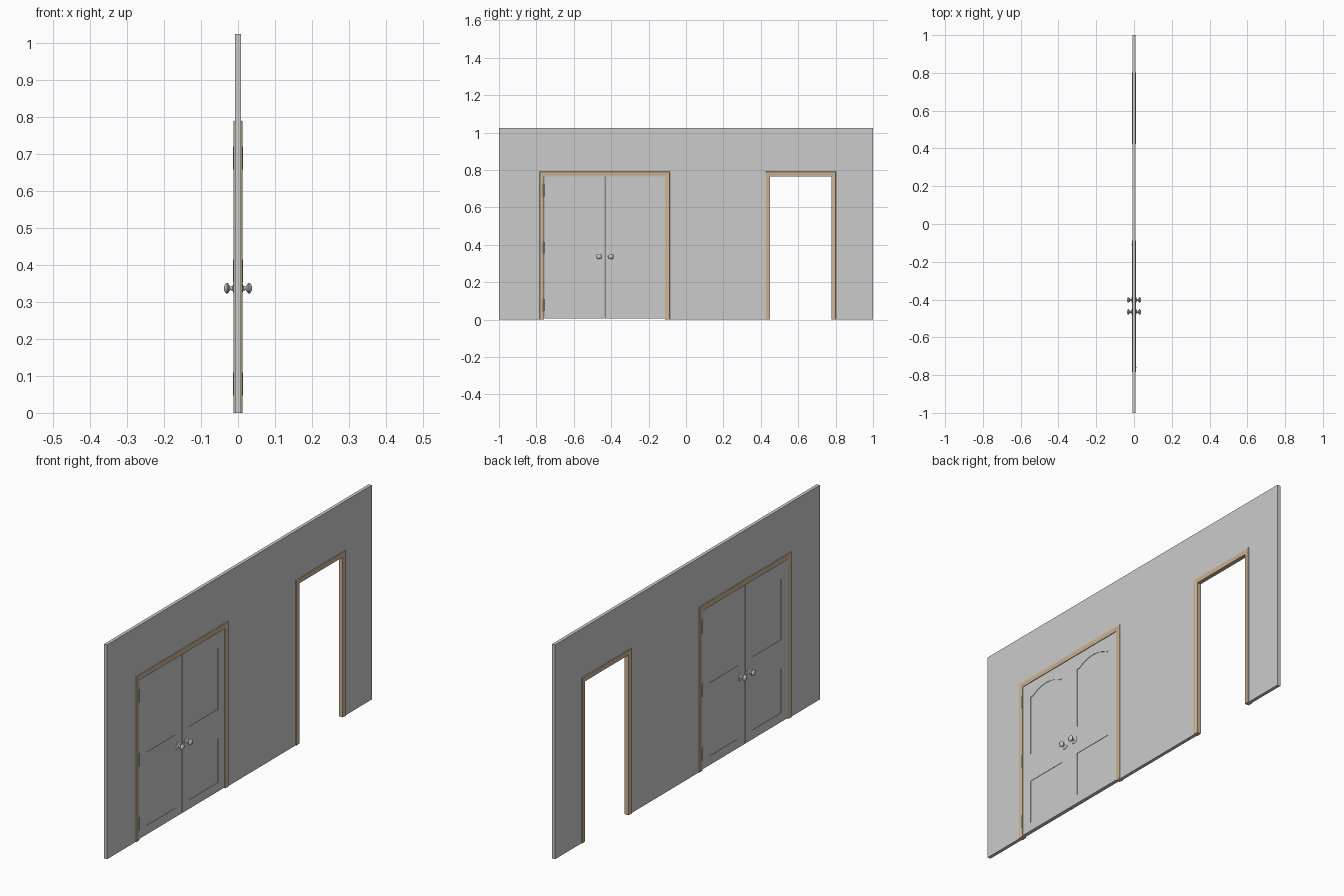
import bpy, bmesh, math
from mathutils import Vector, Matrix

if "Cube" in bpy.data.objects:
    bpy.data.objects.remove(bpy.data.objects["Cube"])

tan = bpy.data.materials.new("tan_wood")
tan.diffuse_color = (0.62, 0.47, 0.31, 1)
tan.use_nodes = True
tan.node_tree.nodes["Principled BSDF"].inputs["Base Color"].default_value = tan.diffuse_color


def finish(bm, name, mat=None, smooth=False):
    bmesh.ops.recalc_face_normals(bm, faces=bm.faces[:])
    me = bpy.data.meshes.new(name)
    bm.to_mesh(me)
    bm.free()
    ob = bpy.data.objects.new(name, me)
    bpy.context.collection.objects.link(ob)
    if mat:
        me.materials.append(mat)
    if smooth:
        bpy.ops.object.select_all(action='DESELECT')
        ob.select_set(True)
        bpy.context.view_layer.objects.active = ob
        bpy.ops.object.shade_smooth_by_angle(angle=math.radians(35))
    return ob


def slab(name, loops, t):
    """Plate in the yz plane with thickness 2t; loops after the first are holes."""
    bm = bmesh.new()
    edges = []
    for loop in loops:
        vs = [bm.verts.new((-t, y, z)) for y, z in loop]
        edges += [bm.edges.new((vs[i - 1], vs[i])) for i in range(len(vs))]
    bmesh.ops.triangle_fill(bm, edges=edges, use_beauty=True, normal=(1, 0, 0))
    new = bmesh.ops.extrude_face_region(bm, geom=bm.faces[:])["geom"]
    bmesh.ops.translate(bm, vec=(2 * t, 0, 0),
                        verts=[v for v in new if isinstance(v, bmesh.types.BMVert)])
    bmesh.ops.dissolve_limit(bm, angle_limit=0.01, verts=bm.verts[:], edges=bm.edges[:])
    return finish(bm, name)


def rect(y0, y1, z0, z1):
    return [(y0, z0), (y1, z0), (y1, z1), (y0, z1)]


def arched(y0, y1, z0, spring, top, shoulder=0.016, n=12):
    """Panel outline with small shoulders and a shallow arched top."""
    c, half, rise = (y0 + y1) / 2, (y1 - y0) / 2 - shoulder, top - spring
    r = (half ** 2 + rise ** 2) / (2 * rise)
    a = math.asin(half / r)
    arc = [(c + r * math.sin(a - 2 * a * i / n), top - r + r * math.cos(a - 2 * a * i / n))
           for i in range(n + 1)]
    return [(y0, z0), (y1, z0), (y1, spring)] + arc + [(y0, spring)]


def relief(name, outline, t):
    """Moulded panel filling a leaf hole on both faces."""
    bm = bmesh.new()
    for s in (1, -1):
        pts = outline if s > 0 else outline[::-1]
        f = bm.faces.new([bm.verts.new((s * t, y, z)) for y, z in pts])
        f.normal_update()
        for thick, depth in ((0.002, 0.002), (0.003, 0.0), (0.004, -0.004),
                             (0.002, 0.0), (0.003, 0.002)):
            bmesh.ops.inset_region(bm, faces=[f], thickness=thick, depth=depth,
                                   use_even_offset=True)
            f.normal_update()
    me = bpy.data.meshes.new(name)
    bm.to_mesh(me)
    bm.free()
    bpy.context.collection.objects.link(bpy.data.objects.new(name, me))


def frame(name, y0, y1, top):
    """Mitred casing swept around three sides of an opening."""
    half = [(0, 0.0085), (0.002, 0.0115), (0.012, 0.0115), (0.016, 0.010), (0.025, 0.010)]
    prof = half + [(o, -x) for o, x in reversed(half)]
    bm = bmesh.new()
    rows = [[bm.verts.new((x, y, z)) for y, z in
             ((y0 + o, 0), (y0 + o, top - o), (y1 - o, top - o), (y1 - o, 0))]
            for o, x in prof]
    for i in range(len(rows)):
        a, b = rows[i - 1], rows[i]
        for k in range(3):
            bm.faces.new((a[k], a[k + 1], b[k + 1], b[k]))
    for k in (0, 3):
        bm.faces.new([r[k] for r in rows])
    finish(bm, name, tan)


def knob(name, y, z, side):
    prof = [(0.018, 0.008), (0.018, 0.0105), (0.013, 0.0125), (0.006, 0.0145),
            (0.005, 0.021), (0.009, 0.024), (0.0135, 0.027), (0.0145, 0.030),
            (0.0125, 0.034), (0.007, 0.037), (0, 0.038)]
    bm = bmesh.new()
    vs = [bm.verts.new((side * x, y, z + r)) for r, x in prof]
    es = [bm.edges.new(p) for p in zip(vs, vs[1:])]
    bmesh.ops.spin(bm, geom=vs + es, cent=(0, y, z), axis=(1, 0, 0),
                   angle=math.tau, steps=24)
    bmesh.ops.remove_doubles(bm, verts=bm.verts[:], dist=1e-5)
    finish(bm, name, smooth=True)


def hinge(name, y, z, side):
    bm = bmesh.new()
    # knuckle barrel
    bmesh.ops.create_cone(bm, cap_ends=True, segments=12, radius1=0.0035, radius2=0.0035,
                          depth=0.062, matrix=Matrix.Translation((side * 0.0105, y, z)))
    # hinge plate
    bmesh.ops.create_cube(bm, size=1, matrix=Matrix.Translation((side * 0.006, y, z))
                          @ Matrix.Diagonal((0.010, 0.006, 0.062, 1)))
    finish(bm, name, smooth=True)


# Wall with two openings reaching the floor
H = 1.025
slab("wall", [[(-1, 0), (-0.77, 0), (-0.77, 0.778), (-0.10, 0.778), (-0.10, 0),
               (0.437, 0), (0.437, 0.778), (0.788, 0.778), (0.788, 0), (1, 0),
               (1, H), (-1, H)]], 0.008)

# Casings
frame("double_door_frame", -0.783, -0.086, 0.791)
frame("open_doorway_frame", 0.424, 0.802, 0.791)

# Door leaves; each has an arched upper and a square lower panel
T = 0.009
for label, y0, y1, knob_y, hinge_y, hinge_side in (
        ("left", -0.756, -0.4355, -0.465, -0.760, 1),
        ("right", -0.4335, -0.113, -0.402, -0.109, -1)):
    c = (y0 + y1) / 2
    upper = arched(c - 0.108, c + 0.108, 0.398, 0.69, 0.717)
    lower = rect(c - 0.108, c + 0.108, 0.048, 0.26)
    slab(label + "_door_leaf", [rect(y0, y1, 0.005, 0.764), upper, lower], T)
    relief(label + "_upper_panel", upper, T)
    relief(label + "_lower_panel", lower, T)
    for s, face in ((1, "outer"), (-1, "inner")):
        knob(f"{label}_{face}_knob", knob_y, 0.337, s)
    for i, z in enumerate((0.078, 0.384, 0.690)):
        hinge(f"{label}_hinge_{i + 1}", hinge_y, z, hinge_side)
